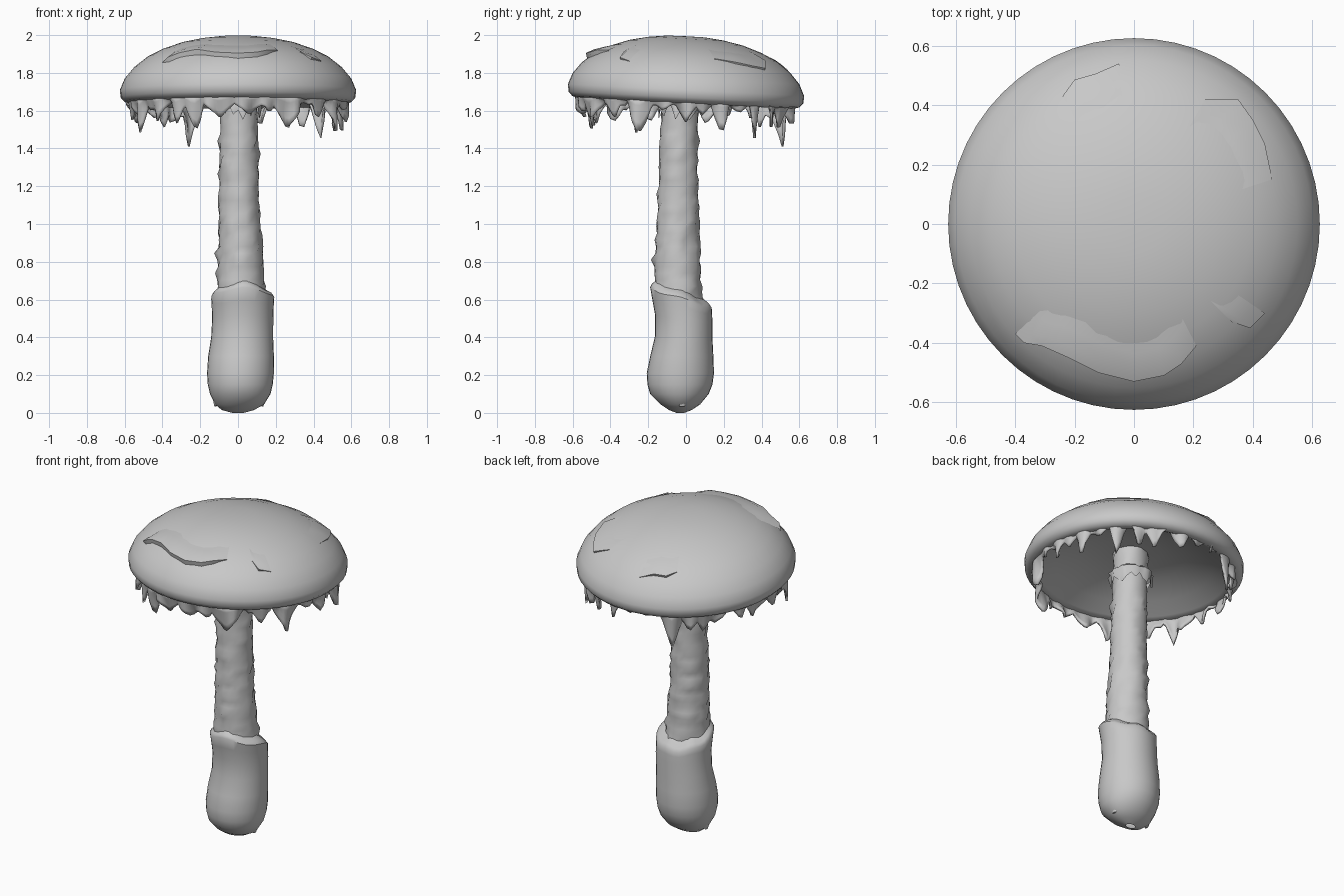
import bpy, bmesh, math, random
from mathutils import Vector

if "Cube" in bpy.data.objects:
    bpy.data.objects.remove(bpy.data.objects["Cube"])

random.seed(7)
mat = bpy.data.materials.new("pale grey")
mat.diffuse_color = (0.58, 0.58, 0.58, 1)
mat.use_nodes = True
mat.node_tree.nodes["Principled BSDF"].inputs["Base Color"].default_value = mat.diffuse_color


def finish(name, bm, angle=50):
    bmesh.ops.recalc_face_normals(bm, faces=bm.faces)
    me = bpy.data.meshes.new(name)
    bm.to_mesh(me)
    bm.free()
    ob = bpy.data.objects.new(name, me)
    bpy.context.collection.objects.link(ob)
    me.materials.append(mat)
    bpy.ops.object.select_all(action='DESELECT')
    ob.select_set(True)
    bpy.context.view_layer.objects.active = ob
    bpy.ops.object.shade_smooth_by_angle(angle=math.radians(angle))
    return ob


def grid(bm, rows, closed=True):
    """Skin rows of points with quads."""
    vr = [[bm.verts.new(p) for p in row] for row in rows]
    n = len(vr[0])
    for a, b in zip(vr, vr[1:]):
        for i in range(n if closed else n - 1):
            j = (i + 1) % n
            bm.faces.new((a[i], a[j], b[j], b[i]))
    return vr


def loft(name, rows, n, warp=None, jitter=None, angle=50, caps=True):
    """Rings of (z, cx, cy, rx, ry); warp moves each point."""
    pts = []
    for z, cx, cy, rx, ry in rows:
        ring = []
        for i in range(n):
            t = 2 * math.pi * i / n
            k = 1 + (jitter(z) if jitter else 0)
            p = Vector((cx + rx * k * math.cos(t), cy + ry * k * math.sin(t), z))
            ring.append(warp(p) if warp else p)
        pts.append(ring)
    bm = bmesh.new()
    vr = grid(bm, pts)
    if caps:
        bm.faces.new(vr[0])
        bm.faces.new(vr[-1])
    return finish(name, bm, angle)


def interp(table, x):
    for (a, va), (b, vb) in zip(table, table[1:]):
        if x <= b:
            return va + (vb - va) * max(0, x - a) / (b - a)
    return table[-1][1]


# Cap: domed, leaning slightly to the back, hollow below
TILT = 0.05
top = [(0.005, 1.994), (0.1, 1.993), (0.2, 1.981), (0.3, 1.96), (0.4, 1.925),
       (0.48, 1.885), (0.55, 1.83), (0.6, 1.77), (0.625, 1.71)]
under = [(0.622, 1.67), (0.602, 1.648), (0.57, 1.638), (0.54, 1.652),
         (0.45, 1.70), (0.3, 1.76), (0.15, 1.785), (0.02, 1.79)]
loft("cap", [(z, 0, 0, r, r) for r, z in top + under], 56,
     warp=lambda p: Vector((p.x, p.y, p.z - TILT * p.y)), angle=80)


def cap_z(x, y):
    return interp(top, math.hypot(x, y)) - TILT * y


# Torn skin edges lifted off the top of the cap: (height, outer edge)
flaps = [
    (0.035, [(-0.40, -0.37), (-0.37, -0.40), (-0.31, -0.41), (-0.22, -0.45), (-0.12, -0.50),
             (0, -0.53), (0.1, -0.51), (0.16, -0.47), (0.21, -0.41)]),
    (0.014, [(0.24, 0.42), (0.35, 0.42), (0.40, 0.35), (0.44, 0.27), (0.465, 0.15)]),
    (0.022, [(-0.24, 0.43), (-0.2, 0.485), (-0.13, 0.505), (-0.05, 0.54)]),
    (0.016, [(0.33, -0.33), (0.39, -0.35), (0.44, -0.30)]),
]
bm = bmesh.new()
for height, path in flaps:
    rows = [[], [], [], [], []]
    for i, (x, y) in enumerate(path):
        end = i in (0, len(path) - 1)
        h = 0.005 if end else height * random.uniform(0.75, 1.1)
        for row, s, dz in zip(rows, (0.7, 0.82, 0.93, 1.0, 0.985),
                              (-0.003, h * 0.25, h * 0.7, h, -0.01)):
            row.append(Vector((x * s, y * s, min(cap_z(x * s, y * s) + dz, 2.0))))
    grid(bm, rows, closed=False)
finish("cap_skin_flaps", bm, 60)

# Tattered veil hanging from the rim: (angle, tip height, half width in degrees)
spikes = [(117, 1.42, 7), (40, 1.44, 4), (-62, 1.50, 10), (207, 1.48, 5), (19, 1.47, 5),
          (0, 1.54, 6), (-26, 1.47, 8), (135, 1.52, 7), (62, 1.50, 6), (53, 1.49, 4),
          (-100, 1.55, 9), (-84, 1.57, 9), (-42, 1.55, 5), (222, 1.53, 7),
          (236, 1.52, 5), (246, 1.48, 6), (-73, 1.58, 5)]
spikes += [(a + random.uniform(-5, 5), random.uniform(1.51, 1.6), random.uniform(4, 9))
           for a in range(75, 205, 14)]
spikes += [(a, random.uniform(1.57, 1.61), 5) for a in (-12, 9, 30, 215)]


def veil_bottom(deg):
    z = 1.635 + random.uniform(-0.012, 0.008)
    for a, tip, w in spikes:
        d = abs((deg - a + 180) % 360 - 180) / w
        if d < 1:
            z = min(z, 1.635 - (1.635 - tip) * (1 - d) ** 1.1)
    return z


N = 200
rows = [[] for _ in range(5)]
for i in range(N):
    deg = 360 * i / N
    t = math.radians(deg)
    zb = veil_bottom(deg)
    fold = 0.016 * math.sin(t * 23) + 0.012 * math.sin(t * 37 + 1)
    for k, row in enumerate(rows):
        f = k / 4
        r = 0.58 - 0.02 * f + fold * f
        z = 1.665 + (zb - 1.665) * f - TILT * r * math.sin(t) * 0.7 * (1 - f * 0.5)
        row.append(Vector((r * math.cos(t), r * math.sin(t), z)))
bm = bmesh.new()
grid(bm, rows)
veil = finish("ragged_veil", bm, 60)
sol = veil.modifiers.new("thickness", 'SOLIDIFY')
sol.thickness = 0.014
sol.offset = 0

# Stem: slightly leaning, scaly in the middle
radius = [(0.6, 0.126), (0.8, 0.118), (1.0, 0.109), (1.2, 0.103),
          (1.4, 0.100), (1.6, 0.095), (1.8, 0.095)]
stem_rows = []
for k in range(35):
    z = 0.6 + 0.035 * k
    r = interp(radius, z)
    cx = interp([(0.6, 0.02), (1.0, 0.006), (1.8, 0.002)], z)
    cy = interp([(0.6, -0.042), (0.9, -0.046), (1.3, -0.04), (1.8, -0.028)], z)
    stem_rows.append((z, cx, cy, r, r))


def scaly(z):
    a = 0.09 if 0.8 < z < 1.15 else 0.06
    return random.uniform(-0.6 * a, a) + (0.12 if random.random() < 0.04 else 0)


loft("stem", stem_rows, 20, jitter=scaly, angle=60, caps=False)

# Torn collar at the top of the stem
rows = [[], [], []]
for i in range(28):
    t = 2 * math.pi * i / 28
    drop = random.uniform(0.0, 0.08)
    for row, r, z in zip(rows, (0.085, 0.122, 0.112), (1.675, 1.645, 1.63 - drop)):
        r += random.uniform(-0.006, 0.012)
        row.append(Vector((r * math.cos(t), -0.03 + r * math.sin(t), z)))
bm = bmesh.new()
grid(bm, rows)
finish("stem_collar", bm, 60)

# Bulbous cup around the foot; its shoulder closes on the stem, higher at the front
cup = [(0.0, 0, -0.03, 0.03, 0.02), (0.015, 0.0, -0.03, 0.085, 0.06),
       (0.045, 0.008, -0.03, 0.13, 0.105), (0.1, 0.012, -0.035, 0.16, 0.155),
       (0.15, 0.012, -0.032, 0.172, 0.172), (0.21, 0.013, -0.03, 0.177, 0.178),
       (0.3, 0.016, -0.022, 0.174, 0.167), (0.4, 0.022, -0.012, 0.164, 0.152),
       (0.5, 0.025, -0.012, 0.162, 0.152), (0.56, 0.025, -0.02, 0.164, 0.158),
       (0.605, 0.025, -0.027, 0.167, 0.163), (0.622, 0.024, -0.03, 0.155, 0.152),
       (0.645, 0.02, -0.042, 0.12, 0.12)]


def lip(p):
    k = min(1, p.z / 0.61) ** 5
    wave = 0.008 * math.sin(5 * math.atan2(p.y, p.x) + 2)
    return Vector((p.x, p.y, p.z + k * (wave - 0.34 * (p.y + 0.025))))


loft("foot_cup", cup, 32, warp=lip, angle=40, caps=False)

# Small torn points at the base
for i, (x, y) in enumerate([(-0.12, -0.03), (0.13, -0.02)]):
    bm = bmesh.new()
    bmesh.ops.create_cone(bm, cap_ends=True, segments=6, radius1=0.012, radius2=0.045, depth=0.07)
    for v in bm.verts:
        v.co = Vector((x + v.co.x * 0.5, y + v.co.y * 1.1, 0.07 + v.co.z))
    finish(f"base_lump_{i + 1}", bm, 60)
